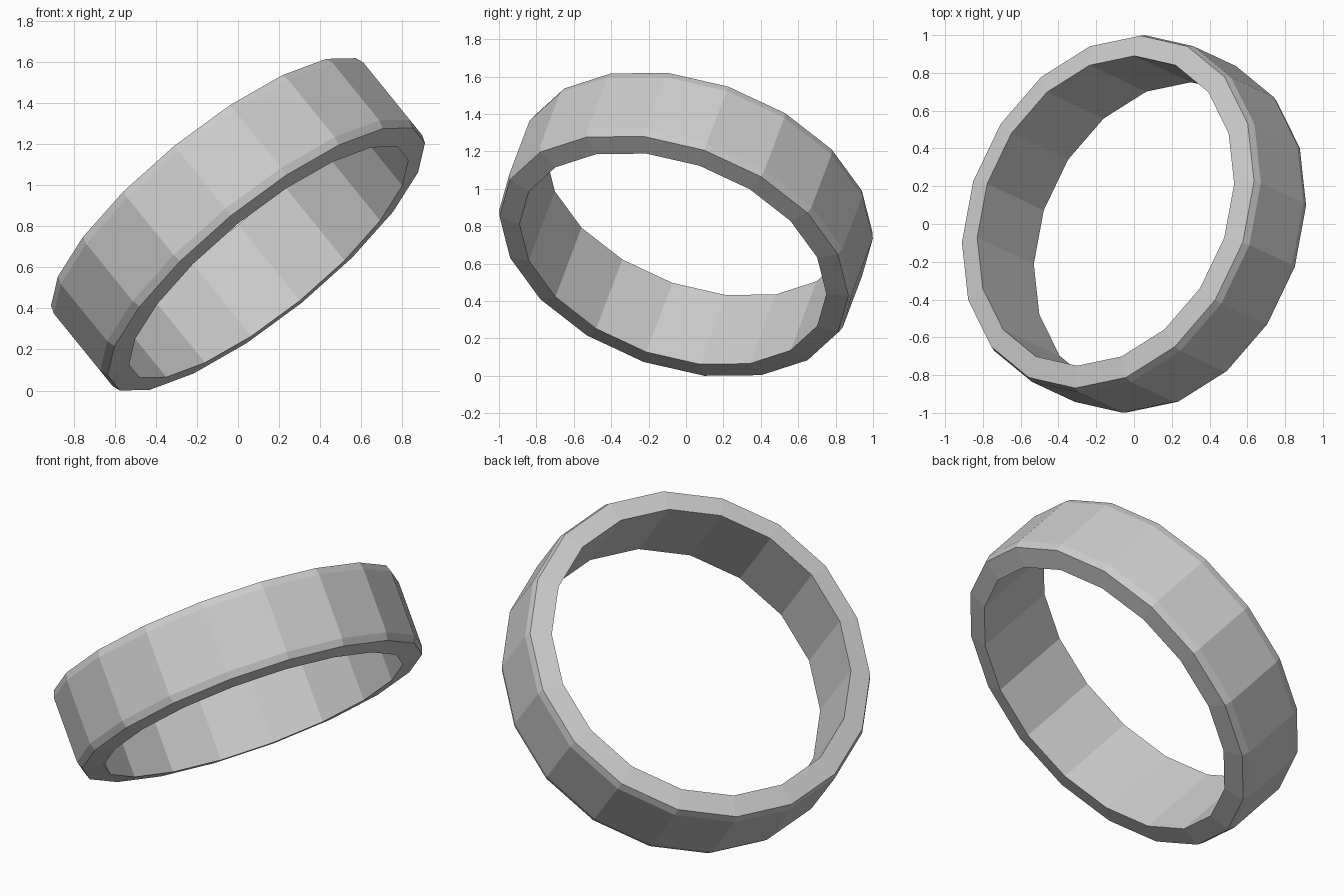
import bpy, bmesh
from math import tau, cos, sin
from mathutils import Matrix, Vector

if "Cube" in bpy.data.objects:
    bpy.data.objects.remove(bpy.data.objects["Cube"])

SIDES = 18
# ring cross-section: (radius, offset along axis)
PROFILE = [(0.855, 0.248), (0.972, 0.228), (0.986, 0.187),
           (0.986, -0.187), (0.972, -0.228), (0.855, -0.248)]

# tilted frame: ring axis n, with a vertex row facing along y
n = Vector((-0.605, 0.282, 0.746)).normalized()
y = Vector((0, 1, 0))
u = (y - n * n.y).normalized()
v = n.cross(u)

# ring band swept around the axis
bm = bmesh.new()
rows = []
for i in range(SIDES):
    a = tau * i / SIDES
    radial = u * cos(a) + v * sin(a)
    rows.append([bm.verts.new(radial * r + n * h) for r, h in PROFILE])
for i in range(SIDES):
    a, b = rows[i], rows[(i + 1) % SIDES]
    for j in range(len(PROFILE)):
        k = (j + 1) % len(PROFILE)
        bm.faces.new((a[j], a[k], b[k], b[j]))
bmesh.ops.recalc_face_normals(bm, faces=bm.faces)

# rest it on the floor
low = min(p.co.z for p in bm.verts)
bmesh.ops.translate(bm, verts=bm.verts, vec=(0, 0, -low))

mesh = bpy.data.meshes.new("ring_band")
bm.to_mesh(mesh)
bm.free()
bpy.context.collection.objects.link(bpy.data.objects.new("ring_band", mesh))
